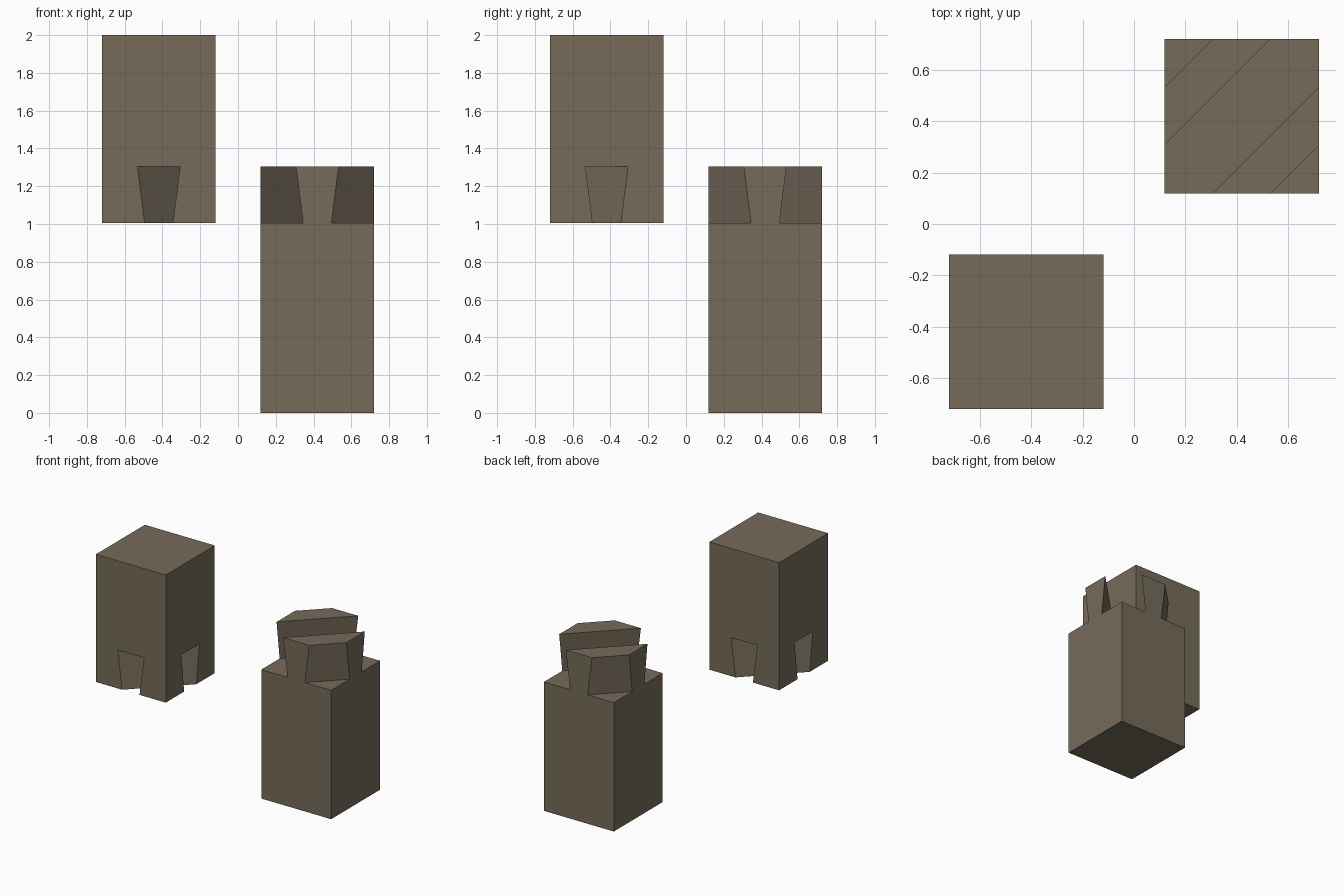
import bpy, bmesh

if "Cube" in bpy.data.objects:
    bpy.data.objects.remove(bpy.data.objects["Cube"])

NEAR, FAR = 0.118, 0.721          # post edges away from the centre
C, S = (NEAR + FAR) / 2, FAR - NEAR
SHOULDER, TAIL_TOP = 1.005, 1.305
MID = S / 2                       # sideways offset of each tail from the post's diagonal

wood = bpy.data.materials.new("brown wood")
wood.diffuse_color = (0.181, 0.147, 0.102, 1)
wood.use_nodes = True
wood.node_tree.nodes["Principled BSDF"].inputs["Base Color"].default_value = wood.diffuse_color


def post(name, c, z0, z1):
    bpy.ops.mesh.primitive_cube_add(size=1, location=(c, c, (z0 + z1) / 2))
    ob = bpy.context.object
    ob.name = name
    ob.scale = (S, S, z1 - z0)
    bpy.ops.object.transform_apply(location=True, rotation=False, scale=True)
    ob.data.materials.append(wood)
    return ob


def tail_half(z):
    """Half width of the dovetail at height z: it widens upward."""
    return 0.075 + 0.038 * (z - SHOULDER) / (TAIL_TOP - SHOULDER)


def cut(ob, c, profile):
    """Cut a channel along the diagonal; profile holds (offset, height) points."""
    bm = bmesh.new()
    ends = [[bm.verts.new((c + d / 2 + t, c - d / 2 + t, z)) for d, z in profile]
            for t in (-1, 1)]
    n = len(profile)
    bm.faces.new(ends[0])
    bm.faces.new(ends[1][::-1])
    for i in range(n):
        j = (i + 1) % n
        bm.faces.new((ends[0][i], ends[1][i], ends[1][j], ends[0][j]))
    bmesh.ops.recalc_face_normals(bm, faces=bm.faces)
    me = bpy.data.meshes.new("channel_cutter")
    bm.to_mesh(me)
    bm.free()
    cutter = bpy.data.objects.new("channel_cutter", me)
    bpy.context.collection.objects.link(cutter)
    cutter.hide_render = True
    mod = ob.modifiers.new("channel", 'BOOLEAN')
    mod.operation, mod.solver, mod.object = 'DIFFERENCE', 'EXACT', cutter
    bpy.context.view_layer.objects.active = ob
    bpy.ops.object.modifier_apply(modifier=mod.name)
    bpy.data.objects.remove(cutter)


# Lower post: waste removed between and outside the two diagonal tails
lower = post("lower_post", C, 0, TAIL_TOP)
lo, hi = SHOULDER, TAIL_TOP + 0.1
inner = [(MID - tail_half(z), z) for z in (lo, hi)]
outer = [(MID + tail_half(z), z) for z in (lo, hi)]
cut(lower, C, [(-inner[0][0], lo), inner[0], inner[1], (-inner[1][0], hi)])
for s in (-1, 1):
    cut(lower, C, [(s * outer[0][0], lo), (s * 1, lo), (s * 1, hi), (s * outer[1][0], hi)])

# Upper post: two matching diagonal sockets open at the bottom
upper = post("upper_post", -C, SHOULDER, 2)
lo, hi = SHOULDER - 0.1, TAIL_TOP
for s in (-1, 1):
    cut(upper, -C, [(s * MID + k * tail_half(z), z)
                    for k, z in ((-1, lo), (1, lo), (1, hi), (-1, hi))])
